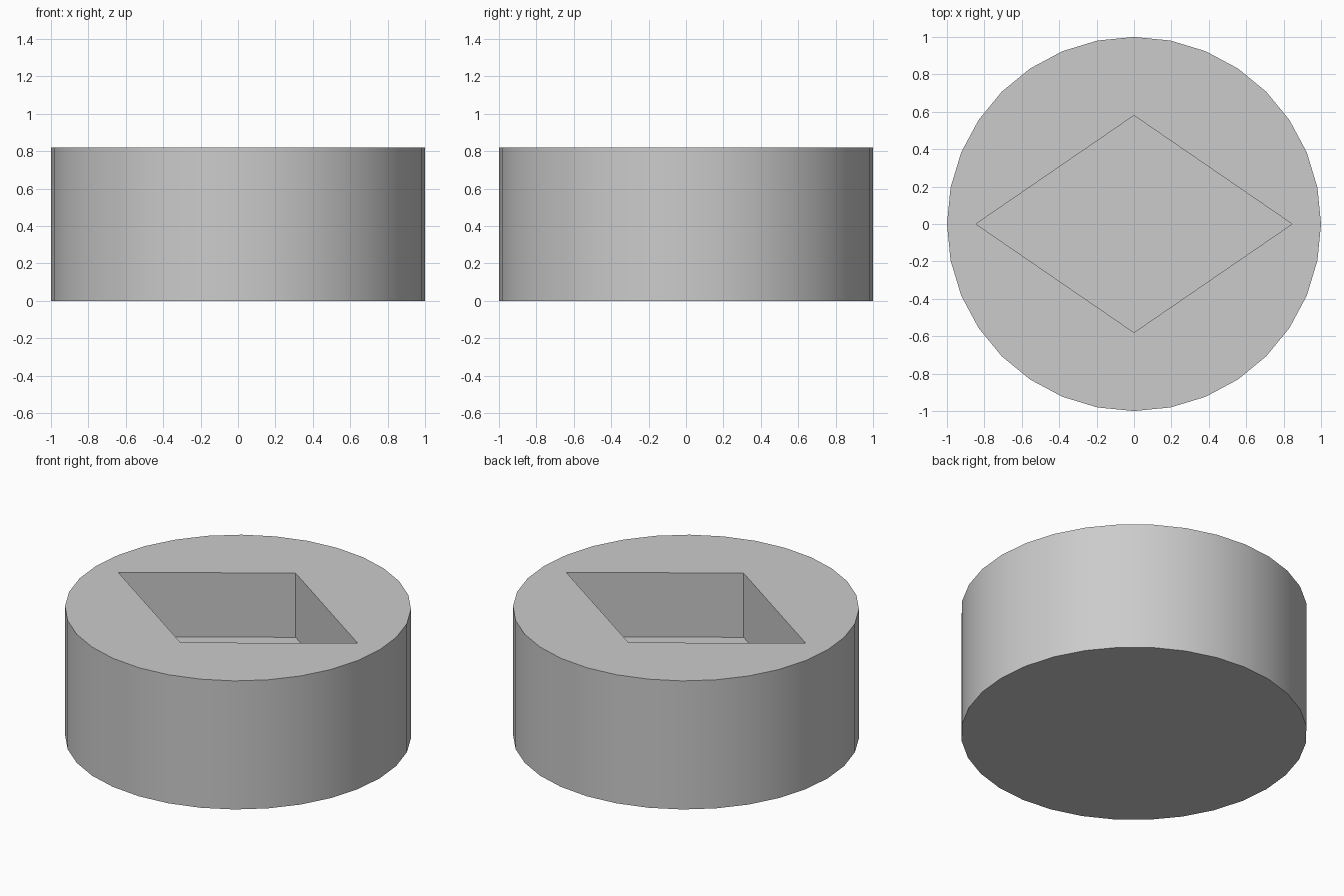
import bpy, bmesh, math

cube = bpy.data.objects.get("Cube")
if cube:
    bpy.data.objects.remove(cube, do_unlink=True)

HEIGHT, FLOOR, SIDES = 0.82, 0.41, 32

# Single plain grey
grey = bpy.data.materials.new("plain grey")
grey.use_nodes = True
colour = (0.6, 0.6, 0.6, 1.0)
grey.diffuse_color = colour
grey.node_tree.nodes["Principled BSDF"].inputs["Base Color"].default_value = colour


def prism(name, outline, z0, z1):
    """Extrude a flat outline between two heights."""
    bm = bmesh.new()
    base = bm.faces.new([bm.verts.new((x, y, z0)) for x, y in outline])
    top = bmesh.ops.extrude_face_region(bm, geom=[base])["geom"]
    bmesh.ops.translate(bm, vec=(0, 0, z1 - z0),
                        verts=[v for v in top if isinstance(v, bmesh.types.BMVert)])
    bmesh.ops.recalc_face_normals(bm, faces=bm.faces)
    mesh = bpy.data.meshes.new(name)
    bm.to_mesh(mesh)
    bm.free()
    mesh.materials.append(grey)
    obj = bpy.data.objects.new(name, mesh)
    bpy.context.collection.objects.link(obj)
    return obj


# Round body
circle = [(math.cos(math.tau * i / SIDES), math.sin(math.tau * i / SIDES))
          for i in range(SIDES)]
body = prism("round_body", circle, 0, HEIGHT)

# Diamond pocket, sunk halfway into the top
diamond = [(0.845, 0), (0, 0.58), (-0.845, 0), (0, -0.58)]
cutter = prism("pocket_cutter", diamond, FLOOR, HEIGHT + 0.2)
cutter.hide_render = True

pocket = body.modifiers.new("pocket", 'BOOLEAN')
pocket.operation = 'DIFFERENCE'
pocket.solver = 'EXACT'
pocket.object = cutter

# Apply the cut, then smooth the round wall and keep the rims sharp
bpy.ops.object.select_all(action='DESELECT')
bpy.context.view_layer.objects.active = body
body.select_set(True)
bpy.ops.object.modifier_apply(modifier=pocket.name)
bpy.data.objects.remove(cutter, do_unlink=True)
bpy.ops.object.shade_smooth_by_angle(angle=math.radians(30))
